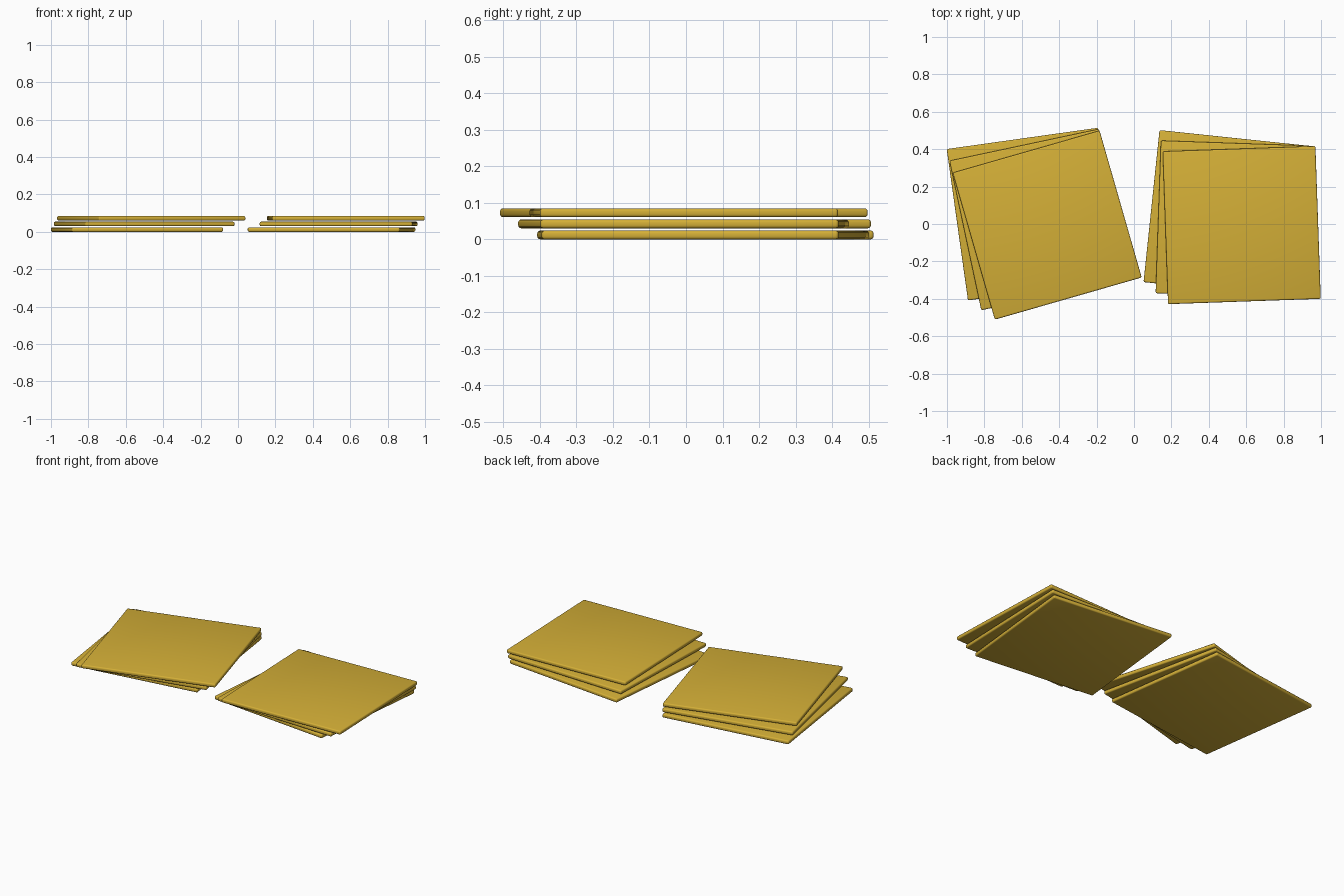
import bpy
import math

default = bpy.data.objects.get("Cube")
if default:
    bpy.data.objects.remove(default, do_unlink=True)

SIZE = 0.817
THICK = 0.024
STEP = 0.0303

# Single gold material
gold = bpy.data.materials.new("gold")
gold.use_nodes = True
colour = (0.658, 0.429, 0.038, 1.0)
gold.diffuse_color = colour
bsdf = next(n for n in gold.node_tree.nodes if n.type == 'BSDF_PRINCIPLED')
bsdf.inputs["Base Color"].default_value = colour


def make_plate(name, x, y, z, angle):
    """Thin square plate with softly rounded edges."""
    bpy.ops.mesh.primitive_cube_add(size=1, location=(x, y, z),
                                    rotation=(0, 0, math.radians(angle)))
    plate = bpy.context.object
    plate.name = name
    plate.scale = (SIZE, SIZE, THICK)
    bpy.ops.object.transform_apply(location=False, rotation=False, scale=True)
    bevel = plate.modifiers.new("rounded_edges", 'BEVEL')
    bevel.width = 0.008
    bevel.segments = 3
    plate.data.materials.append(gold)
    bpy.ops.object.modifier_apply(modifier=bevel.name)
    bpy.ops.object.shade_smooth_by_angle(angle=math.radians(35))


# Two fanned stacks of three plates: name, bottom plate x, bottom plate angle
for side, x0, a0 in (("right", -0.54, 8), ("left", 0.5, -6)):
    for i, level in enumerate(("bottom", "middle", "top")):
        make_plate(f"{side}_stack_{level}_plate",
                   x0 + 0.038 * i, 0.053 - 0.0295 * i,
                   THICK / 2 + STEP * i, a0 + 4 * i)
